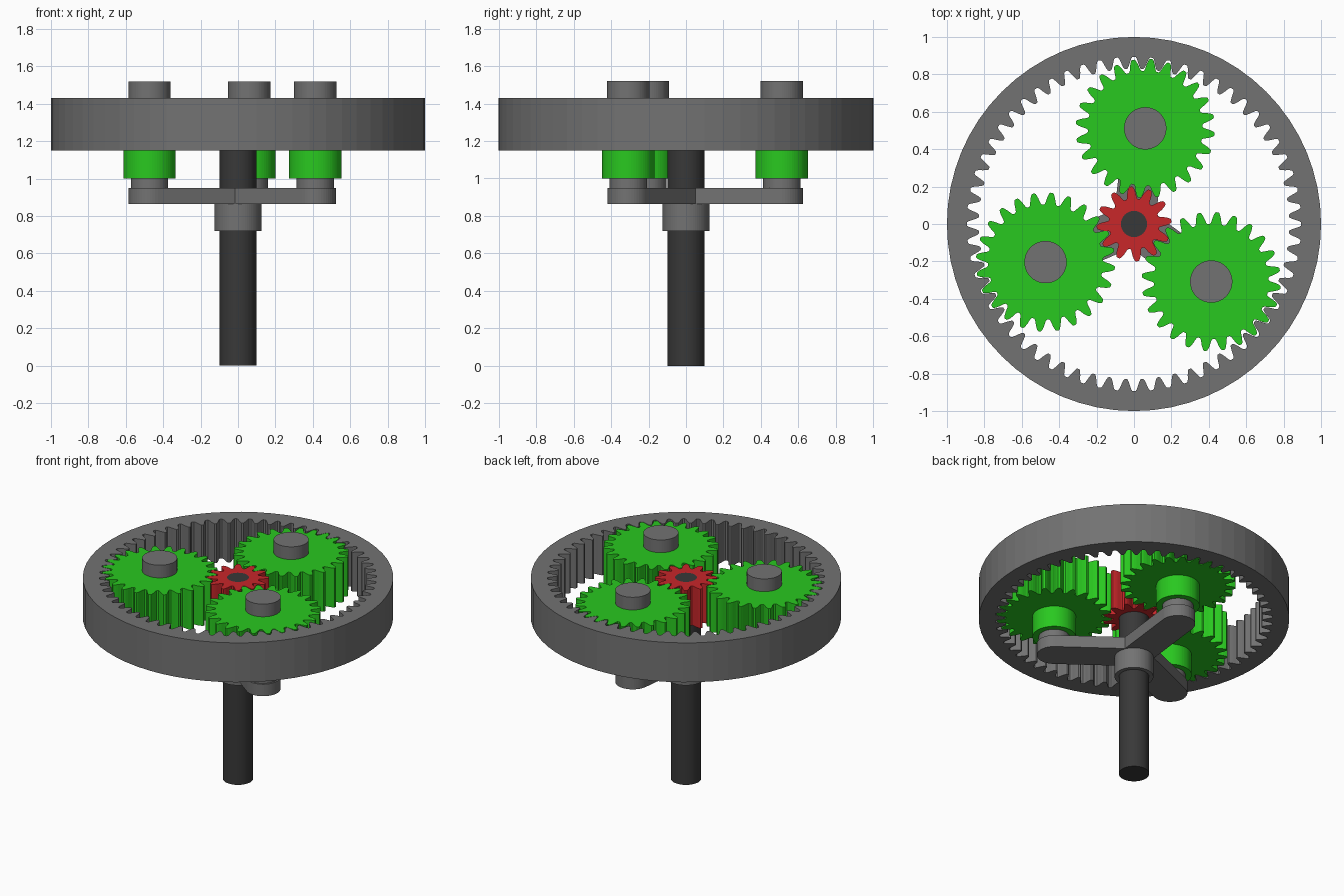
import bpy, bmesh
from math import sin, cos, pi, radians

if "Cube" in bpy.data.objects:
    bpy.data.objects.remove(bpy.data.objects["Cube"])

MODULE = 0.0286                      # gear module: pitch radius = teeth * module / 2
ORBIT = 0.515                        # distance of the planet axes from the centre
ANGLE = radians(83.3)                # direction of the first planet


def material(name, rgb):
    m = bpy.data.materials.new(name)
    m.diffuse_color = (*rgb, 1)
    m.use_nodes = True
    m.node_tree.nodes["Principled BSDF"].inputs["Base Color"].default_value = m.diffuse_color
    return m


GREY = material("mid_grey", (0.17, 0.17, 0.17))
DARK = material("dark_grey", (0.04, 0.04, 0.04))
GREEN = material("green", (0.022, 0.58, 0.014))
RED = material("red", (0.58, 0.02, 0.023))


def circle(r, n=64, cx=0, cy=0):
    return [(cx + r * cos(2 * pi * i / n), cy + r * sin(2 * pi * i / n)) for i in range(n)]


def gear(teeth, phase, inner=False):
    """Tooth outline: (height in modules, half width as a share of the pitch)."""
    half = [(-1.25, 0.42), (-1.0, 0.35), (-0.5, 0.29), (0, 0.24), (0.5, 0.175), (0.85, 0.12), (1, 0.07)]
    tooth = [(h, -w) for h, w in half] + [(h, w) for h, w in reversed(half)]
    pts = []
    for t in range(teeth):
        for h, w in tooth:
            r = MODULE * (teeth / 2 + (-h if inner else h))
            a = phase + (t + w) * 2 * pi / teeth
            pts.append((r * cos(a), r * sin(a)))
    return pts


def extrude(name, loops, z0, z1, mat, at=(0, 0)):
    """Fill closed outlines (inner ones become holes) and extrude from z0 to z1."""
    cu = bpy.data.curves.new(name + "_outline", 'CURVE')
    cu.dimensions = '2D'
    cu.fill_mode = 'BOTH'
    cu.extrude = (z1 - z0) / 2
    for loop in loops:
        s = cu.splines.new('POLY')
        s.points.add(len(loop) - 1)
        for p, (x, y) in zip(s.points, loop):
            p.co = (x, y, 0, 1)
        s.use_cyclic_u = True
    tmp = bpy.data.objects.new(name + "_outline", cu)
    bpy.context.collection.objects.link(tmp)
    bpy.context.view_layer.update()
    dg = bpy.context.evaluated_depsgraph_get()
    me = bpy.data.meshes.new_from_object(tmp.evaluated_get(dg))
    bpy.data.objects.remove(tmp)
    bm = bmesh.new()
    bm.from_mesh(me)
    bmesh.ops.remove_doubles(bm, verts=bm.verts, dist=1e-5)
    bmesh.ops.recalc_face_normals(bm, faces=bm.faces)
    for f in bm.faces:
        f.smooth = False
        f.material_index = 0
    bm.to_mesh(me)
    bm.free()
    me.materials.clear()
    me.materials.append(mat)
    me.name = name
    ob = bpy.data.objects.new(name, me)
    ob.location = (*at, (z0 + z1) / 2)
    bpy.context.collection.objects.link(ob)
    return ob


# outer ring gear with inward teeth
extrude("ring_gear", [circle(1), gear(60, radians(3), True)], 1.15, 1.43, GREY)

# sun gear and its stepped shaft
extrude("sun_gear", [gear(12, radians(4.8)), circle(0.07)], 1.15, 1.43, RED)
extrude("shaft", [circle(0.098)], 0, 1.15, DARK)
extrude("shaft_tip", [circle(0.07)], 1.15, 1.43, DARK)

# planets: gear, hub below it, pin and cap
for k in range(3):
    a = ANGLE + k * 2 * pi / 3
    at = (ORBIT * cos(a), ORBIT * sin(a))
    n = f"_{k + 1}"
    extrude("planet_gear" + n, [gear(24, radians(85.05)), circle(0.1)], 1.15, 1.43, GREEN, at)
    extrude("planet_hub" + n, [circle(0.14), circle(0.1)], 1.0, 1.15, GREEN, at)
    extrude("planet_pin" + n, [circle(0.1)], 0.95, 1.43, GREY, at)
    extrude("pin_cap" + n, [circle(0.113)], 1.43, 1.52, GREY, at)

# carrier: three round-ended arms and a collar on the shaft
W = 0.112
outline = []
for k in range(3):
    a = ANGLE + k * 2 * pi / 3
    for i in range(25):
        b = a - pi / 2 + pi * i / 24
        outline.append((ORBIT * cos(a) + W * cos(b), ORBIT * sin(a) + W * sin(b)))
    c = a + pi / 3
    outline.append((W / sin(pi / 3) * cos(c), W / sin(pi / 3) * sin(c)))
extrude("carrier_arms", [outline], 0.865, 0.95, GREY)
extrude("carrier_collar", [circle(0.125), circle(0.098)], 0.72, 0.865, GREY)
